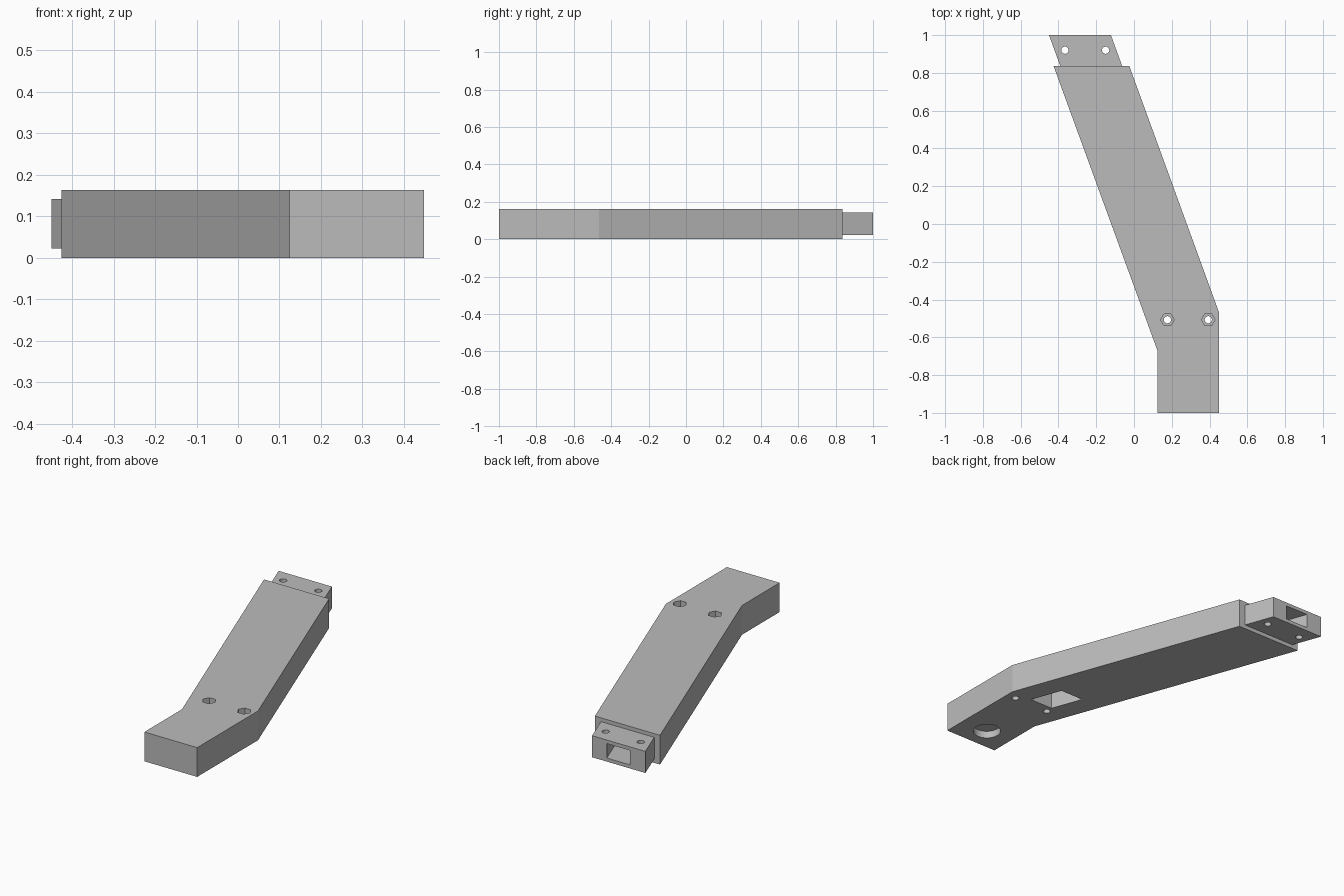
import bpy, bmesh, math

if "Cube" in bpy.data.objects:
    bpy.data.objects.remove(bpy.data.objects["Cube"])

SLOPE = -math.tan(math.radians(20))   # sideways lean of the arm per unit of y

grey = bpy.data.materials.new("light grey")
grey.diffuse_color = (0.5, 0.5, 0.5, 1)
grey.use_nodes = True
grey.node_tree.nodes["Principled BSDF"].inputs["Base Color"].default_value = grey.diffuse_color


def prism(name, outline, z0, z1):
    """Extrude a flat outline from z0 to z1."""
    bm = bmesh.new()
    face = bm.faces.new([bm.verts.new((x, y, z0)) for x, y in outline])
    top = bmesh.ops.extrude_face_region(bm, geom=[face])["geom"]
    verts = [v for v in top if isinstance(v, bmesh.types.BMVert)]
    bmesh.ops.translate(bm, verts=verts, vec=(0, 0, z1 - z0))
    bmesh.ops.recalc_face_normals(bm, faces=bm.faces[:])
    mesh = bpy.data.meshes.new(name)
    bm.to_mesh(mesh)
    bm.free()
    mesh.materials.append(grey)
    obj = bpy.data.objects.new(name, mesh)
    bpy.context.collection.objects.link(obj)
    return obj


def slanted(x, width, y0, y1):
    """Parallelogram following the arm; x is its centre at y = 1."""
    def mid(y):
        return x + SLOPE * (y - 1)
    h = width / 2
    return [(mid(y0) - h, y0), (mid(y0) + h, y0), (mid(y1) + h, y1), (mid(y1) - h, y1)]


def disc(x, y, r, n):
    return [(x + r * math.cos(2 * math.pi * i / n), y + r * math.sin(2 * math.pi * i / n))
            for i in range(n)]


def combine(target, other, operation):
    m = target.modifiers.new(other.name, "BOOLEAN")
    m.operation = operation
    m.solver = "EXACT"
    m.object = other
    bpy.context.view_layer.objects.active = target
    bpy.ops.object.modifier_apply(modifier=m.name)
    bpy.data.objects.remove(other)


# Bent arm with a straight front end
arm = prism("bent_arm", [(0.124, -1), (0.449, -1), (0.449, -0.465), (-0.025, 0.837),
                         (-0.426, 0.837), (0.124, -0.67)], 0, 0.163)

# Narrower connector tongue at the back
combine(arm, prism("tongue", slanted(-0.286, 0.328, 0.78, 1), 0.022, 0.142), "UNION")

# Cable channel along the arm and its opening underneath
combine(arm, prism("channel", slanted(-0.284, 0.142, -0.465, 1.05), 0.042, 0.122), "DIFFERENCE")
combine(arm, prism("cable_opening", slanted(-0.284, 0.142, -0.465, -0.29), -0.05, 0.122), "DIFFERENCE")

# Bolt holes through tongue and arm, with hexagonal nut recesses on the arm
for x in (-0.366, -0.15):
    combine(arm, prism("tongue_bolt_hole", disc(x, 0.92, 0.019, 24), -0.05, 0.3), "DIFFERENCE")
for x in (0.177, 0.393):
    combine(arm, prism("arm_bolt_hole", disc(x, -0.507, 0.019, 24), -0.05, 0.3), "DIFFERENCE")
    combine(arm, prism("nut_recess", disc(x, -0.507, 0.036, 6), 0.1, 0.3), "DIFFERENCE")

# Shallow round recess under the front end
combine(arm, prism("round_recess", disc(0.285, -0.87, 0.072, 48), -0.05, 0.04), "DIFFERENCE")

# Smooth hole walls, crisp edges
bpy.ops.object.select_all(action="DESELECT")
arm.select_set(True)
bpy.context.view_layer.objects.active = arm
bpy.ops.object.shade_smooth_by_angle(angle=math.radians(18))
